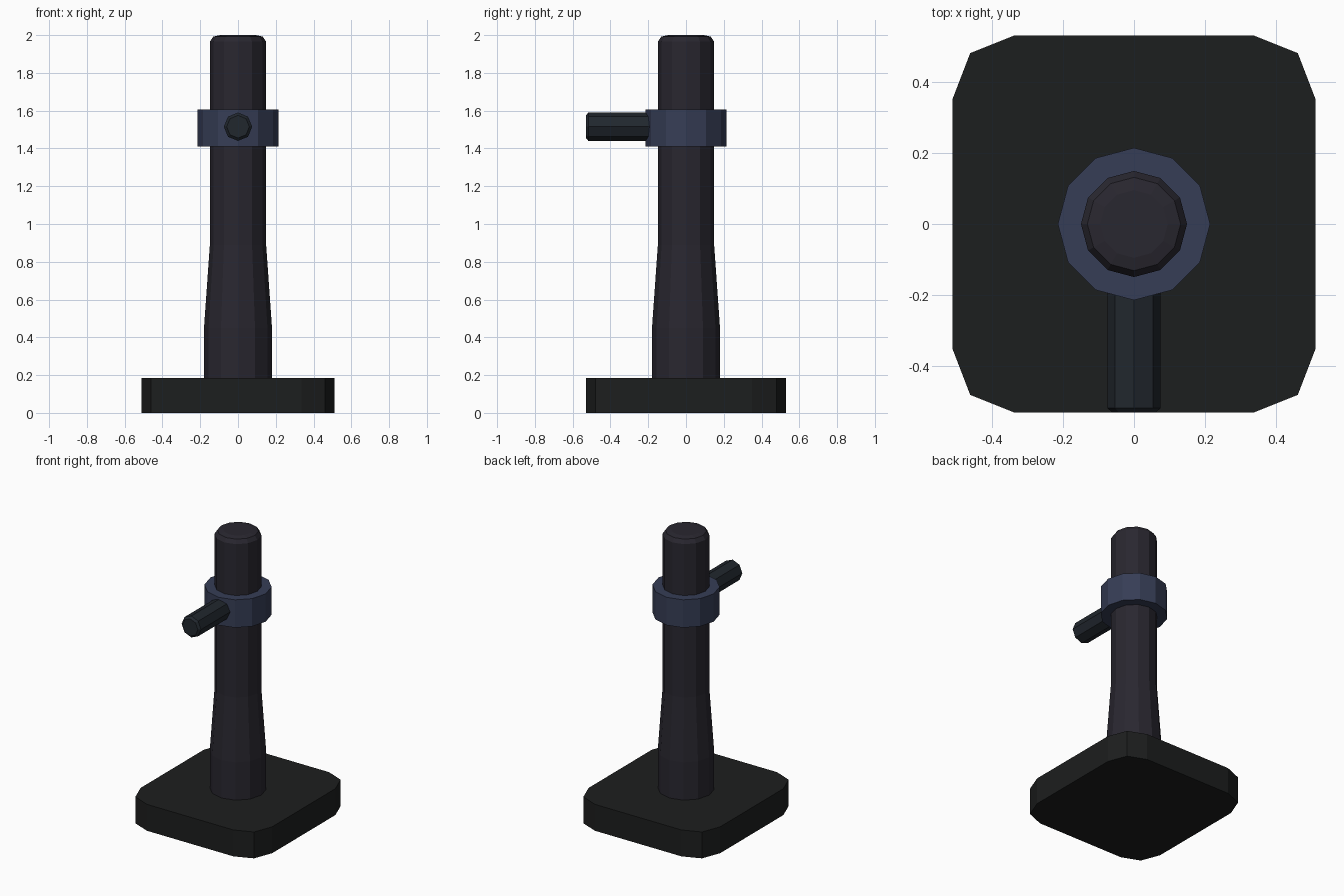
import bpy, bmesh
from math import cos, sin, pi
from mathutils import Matrix

if "Cube" in bpy.data.objects:
    bpy.data.objects.remove(bpy.data.objects["Cube"])


def make_object(name, bm, color):
    bmesh.ops.recalc_face_normals(bm, faces=bm.faces)
    mesh = bpy.data.meshes.new(name)
    bm.to_mesh(mesh)
    bm.free()
    mat = bpy.data.materials.new(name + "_paint")
    mat.diffuse_color = (*color, 1)
    mat.use_nodes = True
    mat.node_tree.nodes["Principled BSDF"].inputs["Base Color"].default_value = mat.diffuse_color
    mesh.materials.append(mat)
    obj = bpy.data.objects.new(name, mesh)
    bpy.context.collection.objects.link(obj)
    return obj


def loft(rings, closed=False):
    """Bridge rings of points; cap the ends, or join last to first if closed."""
    bm = bmesh.new()
    loops = [[bm.verts.new(p) for p in ring] for ring in rings]
    n = len(loops[0])
    pairs = list(zip(loops, loops[1:]))
    if closed:
        pairs.append((loops[-1], loops[0]))
    else:
        bm.faces.new(loops[0])
        bm.faces.new(loops[-1])
    for a, b in pairs:
        for i in range(n):
            j = (i + 1) % n
            bm.faces.new((a[i], a[j], b[j], b[i]))
    return bm


def turned(profile, sides, closed=False):
    """Revolve (radius, z) points around z."""
    return loft([[(r * cos(2 * pi * i / sides), r * sin(2 * pi * i / sides), z)
                  for i in range(sides)] for r, z in profile], closed)


# Base plate: one rounded corner mirrored into all four quadrants
corner = [(0.51, 0.35), (0.46, 0.48), (0.335, 0.53)]
outline = []
for sx, sy in ((1, 1), (-1, 1), (-1, -1), (1, -1)):
    pts = [(sx * x, sy * y) for x, y in corner]
    outline += pts if sx * sy > 0 else pts[::-1]
make_object("base_plate", loft([[(x, y, z) for x, y in outline] for z in (0, 0.185)]),
            (0.012, 0.013, 0.013))

# Tapered post with a softened top
make_object("post", turned([(0.18, 0.15), (0.18, 0.45), (0.149, 0.89), (0.149, 1.965),
                            (0.131, 1.992), (0.095, 2.0)], 12),
            (0.022, 0.020, 0.029))

# Clamp collar around the post
make_object("collar", turned([(0.14, 1.41), (0.214, 1.41), (0.214, 1.605), (0.14, 1.605)],
                             12, closed=True), (0.037, 0.047, 0.092))

# Handle peg, pointing forward from the collar
peg = turned([(0.075, 0.16), (0.075, 0.517), (0.06, 0.53)], 8)
bmesh.ops.transform(peg, verts=peg.verts,
                    matrix=Matrix.Translation((0, 0, 1.515)) @ Matrix.Rotation(pi / 2, 4, 'X'))
make_object("handle_peg", peg, (0.015, 0.020, 0.027))
